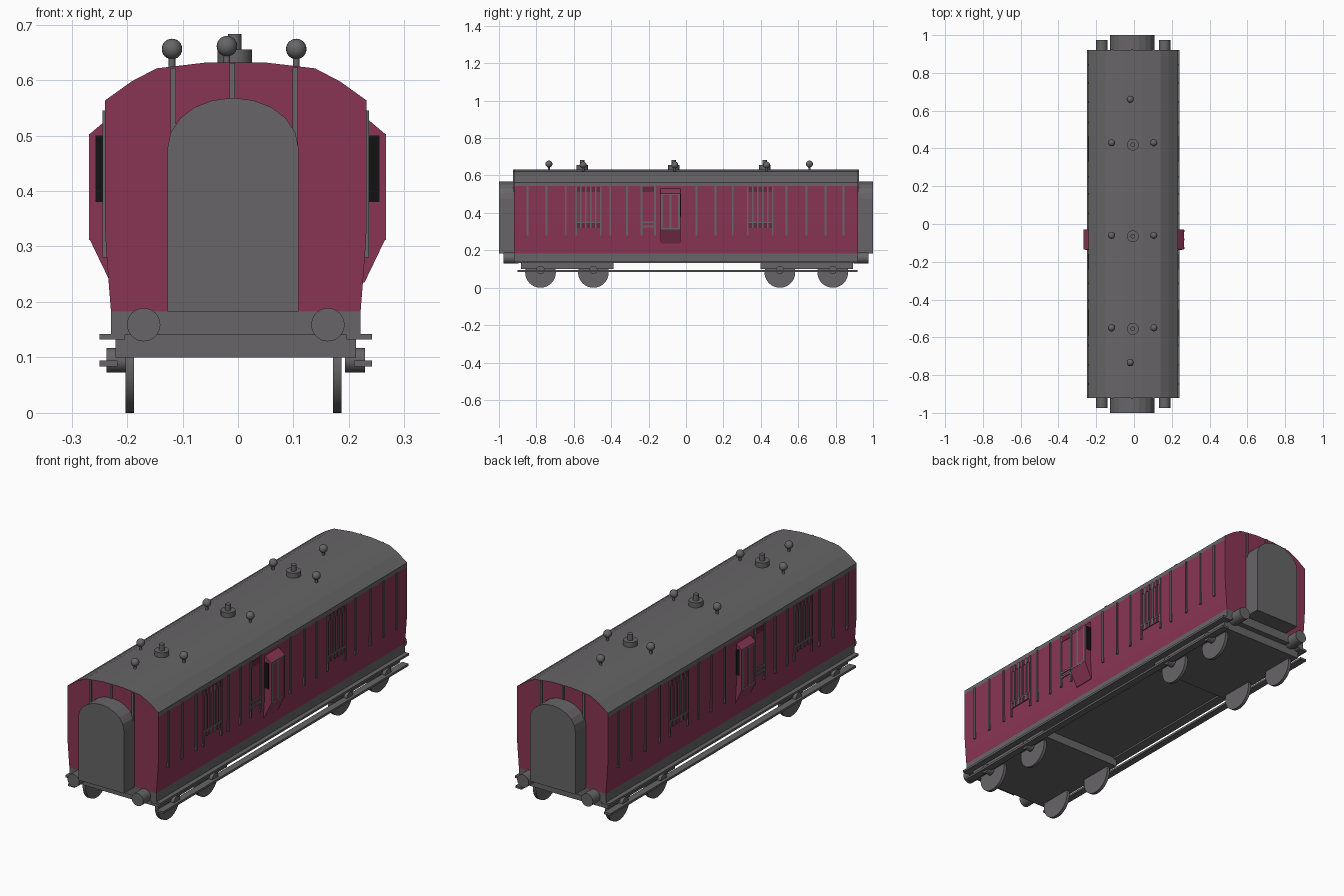
import bpy, bmesh, math
from mathutils import Matrix, Vector

if "Cube" in bpy.data.objects:
    bpy.data.objects.remove(bpy.data.objects["Cube"])

CX = -0.004  # body centre line


def material(name, rgb):
    m = bpy.data.materials.new(name)
    m.diffuse_color = (*rgb, 1)
    m.use_nodes = True
    m.node_tree.nodes["Principled BSDF"].inputs["Base Color"].default_value = m.diffuse_color
    return m


MAROON = material("maroon", (0.255, 0.036, 0.088))
DARK = material("dark_maroon", (0.13, 0.02, 0.045))
GREY = material("grey", (0.135, 0.13, 0.135))
BLACK = material("black", (0.006, 0.006, 0.006))


def finish(name, bm, *mats):
    bmesh.ops.recalc_face_normals(bm, faces=bm.faces)
    me = bpy.data.meshes.new(name)
    bm.to_mesh(me)
    bm.free()
    for m in mats:
        me.materials.append(m)
    ob = bpy.data.objects.new(name, me)
    bpy.context.collection.objects.link(ob)
    return ob


def prism(name, pts, y0, y1, *mats):
    """Extrude an x-z profile along y."""
    bm = bmesh.new()
    f = bm.faces.new([bm.verts.new((x, y0, z)) for x, z in pts])
    r = bmesh.ops.extrude_face_region(bm, geom=[f])
    bmesh.ops.translate(bm, vec=(0, y1 - y0, 0),
                        verts=[v for v in r["geom"] if isinstance(v, bmesh.types.BMVert)])
    return finish(name, bm, *mats)


def box(name, x0, x1, y0, y1, z0, z1, mat):
    x0, x1 = sorted((x0, x1))
    return prism(name, [(x0, z0), (x1, z0), (x1, z1), (x0, z1)], y0, y1, mat)


def cylinder(name, centre, r, length, axis, mat, n=32):
    bm = bmesh.new()
    rot = Vector((0, 0, 1)).rotation_difference(Vector(axis)).to_matrix().to_4x4()
    bmesh.ops.create_cone(bm, cap_ends=True, segments=n, radius1=r, radius2=r, depth=length,
                          matrix=Matrix.Translation(centre) @ rot)
    for f in bm.faces:
        f.smooth = len(f.verts) == 4
    for e in bm.edges:
        e.smooth = all(len(f.verts) == 4 for f in e.link_faces)
    return finish(name, bm, mat)


def mirrored(half):
    """Complete a right-hand half profile about the centre line."""
    return [(CX + x, z) for x, z in half] + [(CX - x, z) for x, z in reversed(half)]


# Body shell with grey faceted roof
body = prism("body", mirrored([(0.225, 0.183), (0.229, 0.233), (0.234, 0.30), (0.236, 0.34),
                               (0.236, 0.543), (0.236, 0.563), (0.187, 0.598),
                               (0.143, 0.621), (0.05, 0.632)]), -0.92, 0.92, MAROON, GREY)
for p in body.data.polygons:
    if abs(p.normal.y) < 0.5 and (p.center.z > 0.545 or p.normal.z < -0.9):
        p.material_index = 1

# Underframe, bogies and buffer beams
box("underframe", CX - 0.225, CX + 0.225, -0.92, 0.92, 0.140, 0.186, GREY)
for end in (-1, 1):
    c = 0.005 + end * 0.64
    box("bogie", CX - 0.217, CX + 0.217, c - 0.248, c + 0.248, 0.10, 0.145, GREY)

    # Arched gangway connection
    arch = [(-0.127, 0.183), (0.109, 0.183)]
    arch += [(-0.009 + 0.118 * math.cos(math.pi * i / 10), 0.478 + 0.09 * math.sin(math.pi * i / 10))
             for i in range(11)]
    y = sorted((end * 0.91, end * 1.0))
    prism("gangway", arch, y[0], y[1], GREY)

    # End wall beading
    for x, top in ((-0.117, 0.622), (-0.010, 0.631), (0.103, 0.623)):
        y = sorted((end * 0.915, end * 0.926))
        box("end_beading", x - 0.005, x + 0.005, y[0], y[1], 0.45, top, GREY)

    # Buffers
    for s in (-1, 1):
        cylinder("buffer", (CX + s * 0.166, end * 0.935, 0.159), 0.03, 0.08, (0, 1, 0), GREY)

# Wheels and axle boxes
for y in (-0.778, -0.495, 0.502, 0.785):
    for s in (-1, 1):
        cylinder("wheel", (-0.008 + s * 0.187, y, 0.082), 0.082, 0.015, (1, 0, 0), GREY, 40)
        cylinder("axle_box", (CX + s * 0.215, y, 0.095), 0.022, 0.036, (1, 0, 0), GREY, 16)

RIBS = (-0.847, -0.745, -0.643, -0.405, -0.315, -0.237, -0.165, 0.056, 0.158,
        0.25, 0.537, 0.645, 0.746, 0.842)

for s in (-1, 1):
    def plate(name, y0, y1, z0, z1, mat, t=0.004):
        box(name, CX + s * 0.230, CX + s * (0.236 + t), y0, y1, z0, z1, mat)

    # Long footboards
    box("upper_footboard", CX + s * 0.20, CX + s * 0.246, -0.92, 0.92, 0.132, 0.142, GREY)
    box("lower_footboard", CX + s * 0.213, CX + s * 0.246, -0.90, 0.917, 0.084, 0.094, GREY)

    # Vertical side beading
    for y in RIBS:
        plate("side_rib", y - 0.005, y + 0.005, 0.28, 0.545, GREY)

    # Barred double doors
    for c in (-0.522, 0.397):
        plate("door_top_panel", c - 0.065, c + 0.065, 0.512, 0.538, DARK, 0.002)
        plate("door_low_panel", c - 0.065, c + 0.065, 0.32, 0.345, DARK, 0.002)
        plate("door_sill", c - 0.065, c + 0.065, 0.345, 0.352, GREY)
        for i in range(6):
            y = c - 0.066 + i * 0.0264
            plate("door_bar", y - 0.004, y + 0.004, 0.28 if i in (0, 5) else 0.32, 0.54, GREY)

    # Guard's door beside the lookout
    plate("guard_door_top", -0.232, -0.17, 0.512, 0.538, DARK, 0.002)
    plate("guard_door_sill", -0.232, -0.17, 0.345, 0.355, GREY)
    plate("guard_door_rail", -0.232, -0.17, 0.322, 0.332, GREY)

    # Projecting side lookout with black end windows
    ox = -0.001
    prism("lookout", [(ox + s * x, z) for x, z in ((0.21, 0.235), (0.229, 0.235), (0.266, 0.312),
                                                  (0.266, 0.503), (0.234, 0.53), (0.21, 0.53))],
          -0.135, -0.03, MAROON)
    for y in (-0.135, -0.03):
        box("lookout_window", ox + s * 0.23, ox + s * 0.256, y - 0.002, y + 0.002, 0.38, 0.50, BLACK)
    for y in (-0.128, -0.083, -0.037):
        box("lookout_bar", ox + s * 0.262, ox + s * 0.2675, y - 0.005, y + 0.005, 0.312, 0.503, GREY)
    for z in (0.312, 0.495):
        box("lookout_rail", ox + s * 0.262, ox + s * 0.267, -0.132, -0.033, z, z + 0.008, GREY)

# Roof lamp tops
for y in (0.42, -0.065, -0.555):
    cylinder("lamp_base", (-0.006, y, 0.642), 0.031, 0.026, (0, 0, 1), GREY)
    cylinder("lamp_cap", (-0.006, y, 0.665), 0.012, 0.036, (0, 0, 1), GREY, 20)

# Ball ventilators on short stems
VENTS = [(x, y, 0.656) for y in (0.43, -0.06, -0.55) for x in (-0.119, 0.105)]
VENTS += [(-0.02, 0.66, 0.661), (-0.02, -0.733, 0.661)]
for x, y, z in VENTS:
    cylinder("vent_stem", (x, y, z - 0.02), 0.006, 0.04, (0, 0, 1), GREY, 12)
    bm = bmesh.new()
    bmesh.ops.create_uvsphere(bm, u_segments=20, v_segments=12, radius=0.0185,
                              matrix=Matrix.Translation((x, y, z)))
    for f in bm.faces:
        f.smooth = True
    finish("vent_ball", bm, GREY)
